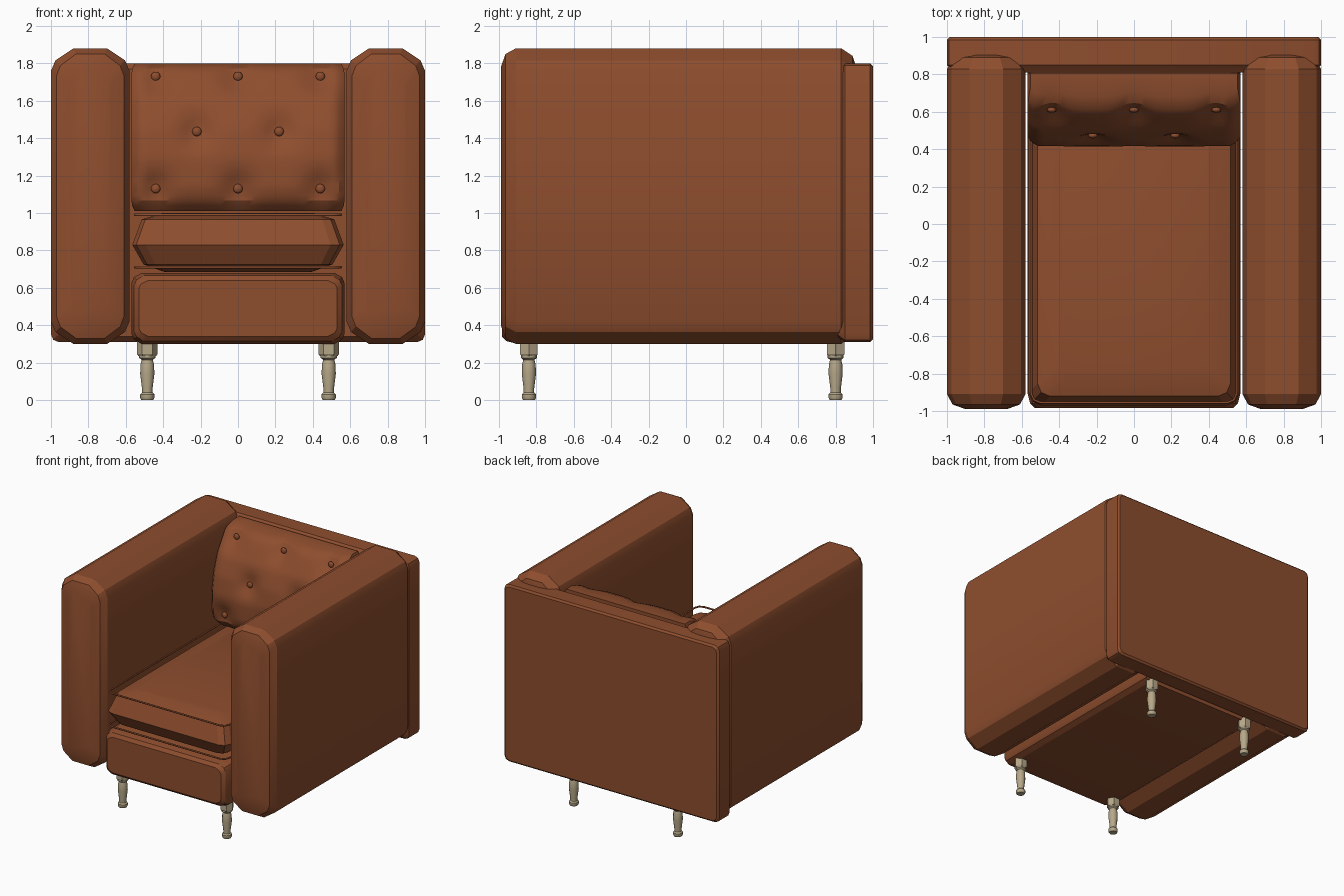
import bpy, bmesh, math
from mathutils import Vector

if "Cube" in bpy.data.objects:
    bpy.data.objects.remove(bpy.data.objects["Cube"])


def material(name, rgb):
    m = bpy.data.materials.new(name)
    m.diffuse_color = (*rgb, 1)
    m.use_nodes = True
    m.node_tree.nodes["Principled BSDF"].inputs["Base Color"].default_value = m.diffuse_color
    return m


LEATHER = material("brown leather", (0.27, 0.075, 0.027))
WOOD = material("pale wood", (0.47, 0.39, 0.25))


def finish(name, bm, mat, angle=25):
    bmesh.ops.recalc_face_normals(bm, faces=bm.faces)
    me = bpy.data.meshes.new(name)
    bm.to_mesh(me)
    bm.free()
    me.materials.append(mat)
    ob = bpy.data.objects.new(name, me)
    bpy.context.collection.objects.link(ob)
    bpy.ops.object.select_all(action='DESELECT')
    ob.select_set(True)
    bpy.context.view_layer.objects.active = ob
    bpy.ops.object.shade_smooth_by_angle(angle=math.radians(angle))
    return ob


def soft_rect(w, h, c, bulge=0.0):
    """Half-size outline with cut corners and slightly domed short ends."""
    k, b = c * 0.3, bulge
    q = [(w, h - b - c), (w - k, h - b - k), (w - c - b, h)]
    q2 = [(-x, y) for x, y in reversed(q)]
    top = q + q2
    return top + [(-x, -y) for x, y in top]


def loft(name, outline, centre, stations, axis, mat, angle=25):
    """Stack the outline along an axis; each station is (position, inset)."""
    bm = bmesh.new()
    w = max(p[0] for p in outline)
    h = max(p[1] for p in outline)
    rings = []
    for pos, inset in stations:
        ring = []
        for a, b in outline:
            a = centre[0] + a * (w - inset) / w
            b = centre[1] + b * (h - inset) / h
            ring.append(bm.verts.new((a, pos, b) if axis == 'Y' else (a, b, pos)))
        rings.append(ring)
    n = len(outline)
    for r, s in zip(rings, rings[1:]):
        for i in range(n):
            bm.faces.new((r[i], r[(i + 1) % n], s[(i + 1) % n], s[i]))
    bm.faces.new(rings[0])
    bm.faces.new(rings[-1])
    return finish(name, bm, mat, angle)


# Arms
for side, label in ((-1, "left"), (1, "right")):
    loft(label + "_arm", soft_rect(0.21, 0.79, 0.08, 0.04), (side * 0.79, 1.09),
         [(-0.99, 0.10), (-0.965, 0.03), (-0.91, 0), (0.83, 0), (0.89, 0.04), (0.91, 0.10)],
         'Y', LEATHER)

# Back panel
loft("back_panel", soft_rect(1.0, 0.745, 0.04), (0, 1.055),
     [(0.81, 0.03), (0.85, 0.0), (0.985, 0.0), (1.0, 0.015)], 'Y', LEATHER)

# Base under the seat
loft("seat_base", soft_rect(0.57, 0.19, 0.045, 0.01), (0, 0.49),
     [(-0.985, 0.04), (-0.96, 0.015), (-0.90, 0), (0.82, 0)], 'Y', LEATHER)

# Seat cushion, wedge-edged all round
loft("seat_cushion", soft_rect(0.565, 0.86, 0.07), (0, -0.11),
     [(0.685, 0.17), (0.725, 0.06), (0.83, 0.0), (0.965, 0.05), (1.0, 0.16)],
     'Z', LEATHER, 20)

# Piping above and below the seat cushion
for z, label in ((0.71, "lower"), (0.99, "upper")):
    cu = bpy.data.curves.new(label + "_piping", 'CURVE')
    cu.dimensions = '3D'
    cu.bevel_depth = 0.007
    cu.bevel_resolution = 1
    sp = cu.splines.new('POLY')
    pts = soft_rect(0.55, 0.845, 0.05)
    sp.points.add(len(pts) - 1)
    for p, (x, y) in zip(sp.points, pts):
        p.co = (x, y - 0.11, z, 1)
    sp.use_cyclic_u = True
    cu.materials.append(LEATHER)
    bpy.context.collection.objects.link(bpy.data.objects.new(label + "_piping", cu))

# Tufted back cushion
BUTTONS = [(x, z) for z in (1.13, 1.73) for x in (-0.44, 0, 0.44)] + [(-0.22, 1.435), (0.22, 1.435)]
LEAN = [(1.01, 0.50), (1.06, 0.44), (1.13, 0.415), (1.3, 0.415), (1.45, 0.44),
        (1.6, 0.495), (1.73, 0.575), (1.78, 0.62), (1.80, 0.68)]


def lean(z):
    for (z0, y0), (z1, y1) in zip(LEAN, LEAN[1:]):
        if z <= z1:
            return y0 + (y1 - y0) * (z - z0) / (z1 - z0)
    return LEAN[-1][1]


def front_y(x, z):
    dimple = sum(0.045 * math.exp(-((x - bx) ** 2 + (z - bz) ** 2) / 0.007) for bx, bz in BUTTONS)
    edge = max(0, abs(x) - 0.50) / 0.07
    return min(0.78, lean(z) + dimple + 0.05 * edge ** 2)


bm = bmesh.new()
NX, NZ = 38, 28


def sheet(depth):
    rows = []
    for j in range(NZ + 1):
        z = 1.01 + 0.79 * j / NZ
        pull = 0.03 * (max(0, abs(z - 1.405) - 0.335) / 0.06) ** 2
        rows.append([])
        for i in range(NX + 1):
            x = (-1 + 2 * i / NX) * 0.57
            rows[-1].append(bm.verts.new((x * (1 - pull), depth(x, z), z)))
    for r, s in zip(rows, rows[1:]):
        for i in range(NX):
            bm.faces.new((r[i], r[i + 1], s[i + 1], s[i]))


sheet(front_y)
sheet(lambda x, z: 0.805)
bmesh.ops.bridge_loops(bm, edges=[e for e in bm.edges if e.is_boundary])
finish("back_cushion", bm, LEATHER, 30)

# Cushion buttons
for n, (x, z) in enumerate(BUTTONS):
    bm = bmesh.new()
    bmesh.ops.create_uvsphere(bm, u_segments=12, v_segments=8, radius=0.025)
    bmesh.ops.scale(bm, vec=(1, 0.6, 1), verts=bm.verts)
    bmesh.ops.translate(bm, vec=Vector((x, front_y(x, z) - 0.01, z)), verts=bm.verts)
    finish("button_%d" % (n + 1), bm, LEATHER, 60)

# Turned legs with a hexagonal mounting block
TURNED = [(0, 0.032), (0.012, 0.038), (0.03, 0.038), (0.04, 0.028), (0.06, 0.028),
          (0.14, 0.038), (0.19, 0.036), (0.215, 0.03), (0.225, 0.043), (0.25, 0.043)]
for x, sx in ((-0.485, "left"), (0.485, "right")):
    for y, sy in ((-0.84, "front"), (0.80, "back")):
        ring = [(math.cos(a), math.sin(a)) for a in (math.tau * i / 12 for i in range(12))]
        loft(f"{sy}_{sx}_leg", [(p * 0.038, q * 0.038) for p, q in ring], (x, y),
             [(z, 0.038 - r) for z, r in TURNED], 'Z', WOOD, 35)
        block = [(0.054 * math.cos(math.tau * i / 6), 0.054 * math.sin(math.tau * i / 6)) for i in range(6)]
        loft(f"{sy}_{sx}_leg_block", block, (x, y),
             [(0.235, 0.006), (0.245, 0), (0.32, 0)], 'Z', WOOD)
